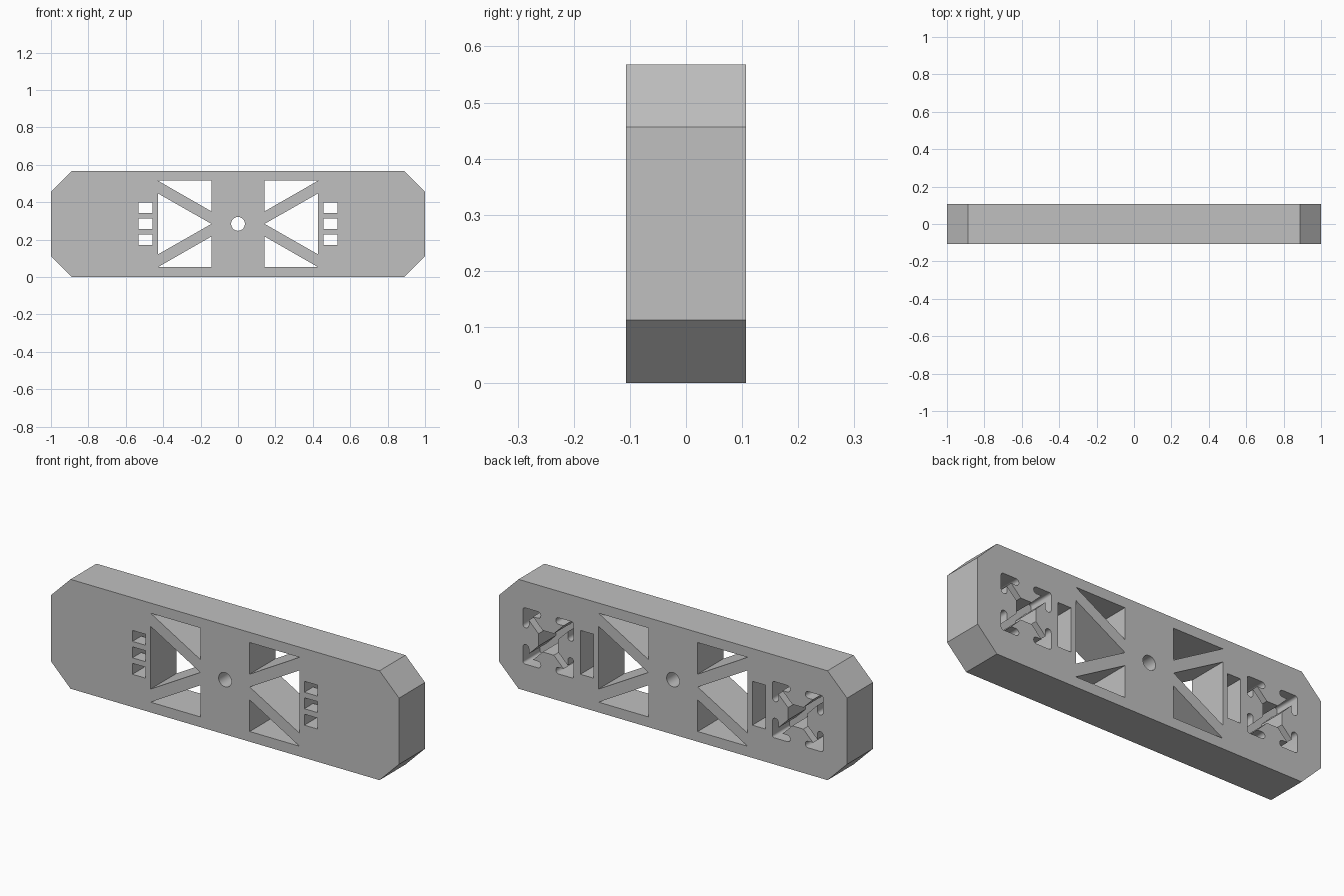
import bpy
import bmesh
from math import sin, cos, pi, radians

old = bpy.data.objects.get("Cube")
if old:
    bpy.data.objects.remove(old, do_unlink=True)

HALF_Y = 0.1065          # half thickness of the block
TOP = 0.568
MID = TOP / 2
FLOOR = -0.035           # depth reached by the pockets in the back

grey = bpy.data.materials.new("plain grey")
grey.use_nodes = True
colour = (0.53, 0.53, 0.53, 1)
grey.diffuse_color = colour
grey.node_tree.nodes["Principled BSDF"].inputs["Base Color"].default_value = colour


def prism(name, outline, y0, y1):
    """Extrude an outline, given as (x, z) points, from y0 to y1."""
    bm = bmesh.new()
    face = bm.faces.new([bm.verts.new((x, y0, z)) for x, z in outline])
    grown = bmesh.ops.extrude_face_region(bm, geom=[face])["geom"]
    moved = [v for v in grown if isinstance(v, bmesh.types.BMVert)]
    bmesh.ops.translate(bm, verts=moved, vec=(0, y1 - y0, 0))
    bmesh.ops.recalc_face_normals(bm, faces=bm.faces)
    mesh = bpy.data.meshes.new(name)
    bm.to_mesh(mesh)
    bm.free()
    mesh.materials.append(grey)
    obj = bpy.data.objects.new(name, mesh)
    bpy.context.scene.collection.objects.link(obj)
    return obj


def rectangle(x0, x1, z0, z1):
    return [(x0, z0), (x1, z0), (x1, z1), (x0, z1)]


def arc(cx, cz, r, start, end, steps=6):
    angles = [radians(start + (end - start) * i / steps) for i in range(steps + 1)]
    return [(cx + r * cos(a), cz + r * sin(a)) for a in angles]


def rail_profile(cx, cz):
    """Slotted rail section: square core, diagonal ribs and hooked corners."""
    outer, wall, opening, core, rib = 0.146, 0.034, 0.043, 0.056, 0.024
    inner, r, fillet = outer - wall, wall / 2, 0.012
    half = [(core, core - rib), (inner, inner - rib)]
    half += arc(outer - r, opening + r, r, 180, 360, 8)
    half += arc(outer - fillet, outer - fillet, fillet, 0, 45, 3)
    quarter = half + [(z, x) for x, z in reversed(half[:-1])]
    points = []
    for turn in range(4):
        c, s = round(cos(turn * pi / 2)), round(sin(turn * pi / 2))
        points += [(cx + c * x - s * z, cz + s * x + c * z) for x, z in quarter]
    return points


# Block with chamfered corners
c = 0.112
block = prism("block", [(-1, c), (c - 1, 0), (1 - c, 0), (1, c),
                        (1, TOP - c), (1 - c, TOP), (c - 1, TOP), (-1, TOP - c)],
              -HALF_Y, HALF_Y)

# Cutters: outline, start and end in y
through = (-0.2, 0.2)
back = (FLOOR, 0.2)
cuts = [("centre_hole", arc(0, MID, 0.037, 0, 345, 23), through)]
for s in (1, -1):
    near, far = 0.142 * s, 0.428 * s
    # Triangular windows
    cuts.append(("side_window", [(near, MID), (far, MID + 0.163), (far, MID - 0.163)], through))
    for v in (1, -1):
        cuts.append(("corner_window", [(near, MID + v * 0.067), (near, MID + v * 0.231),
                                       (far, MID + v * 0.231)], through))
    # Tall slot in the back that opens into three small front holes
    x0, x1 = 0.456 * s, 0.532 * s
    cuts.append(("back_slot", rectangle(x0, x1, MID - 0.114, MID + 0.114), back))
    for k in (-1, 0, 1):
        z = MID + k * 0.0855
        cuts.append(("small_hole", rectangle(x0, x1, z - 0.0285, z + 0.0285), (-0.2, FLOOR + 0.01)))
    # Rail pocket
    cuts.append(("rail_pocket", rail_profile(0.717 * s, MID), back))

bpy.context.view_layer.objects.active = block
for name, outline, span in cuts:
    cutter = prism(name, outline, *span)
    cutter.hide_render = True
    mod = block.modifiers.new(name, "BOOLEAN")
    mod.operation = "DIFFERENCE"
    mod.solver = "EXACT"
    mod.object = cutter
    bpy.ops.object.modifier_apply(modifier=mod.name)
    bpy.data.objects.remove(cutter, do_unlink=True)

bpy.ops.object.select_all(action="DESELECT")
block.select_set(True)
bpy.ops.object.shade_smooth_by_angle(angle=radians(30))
